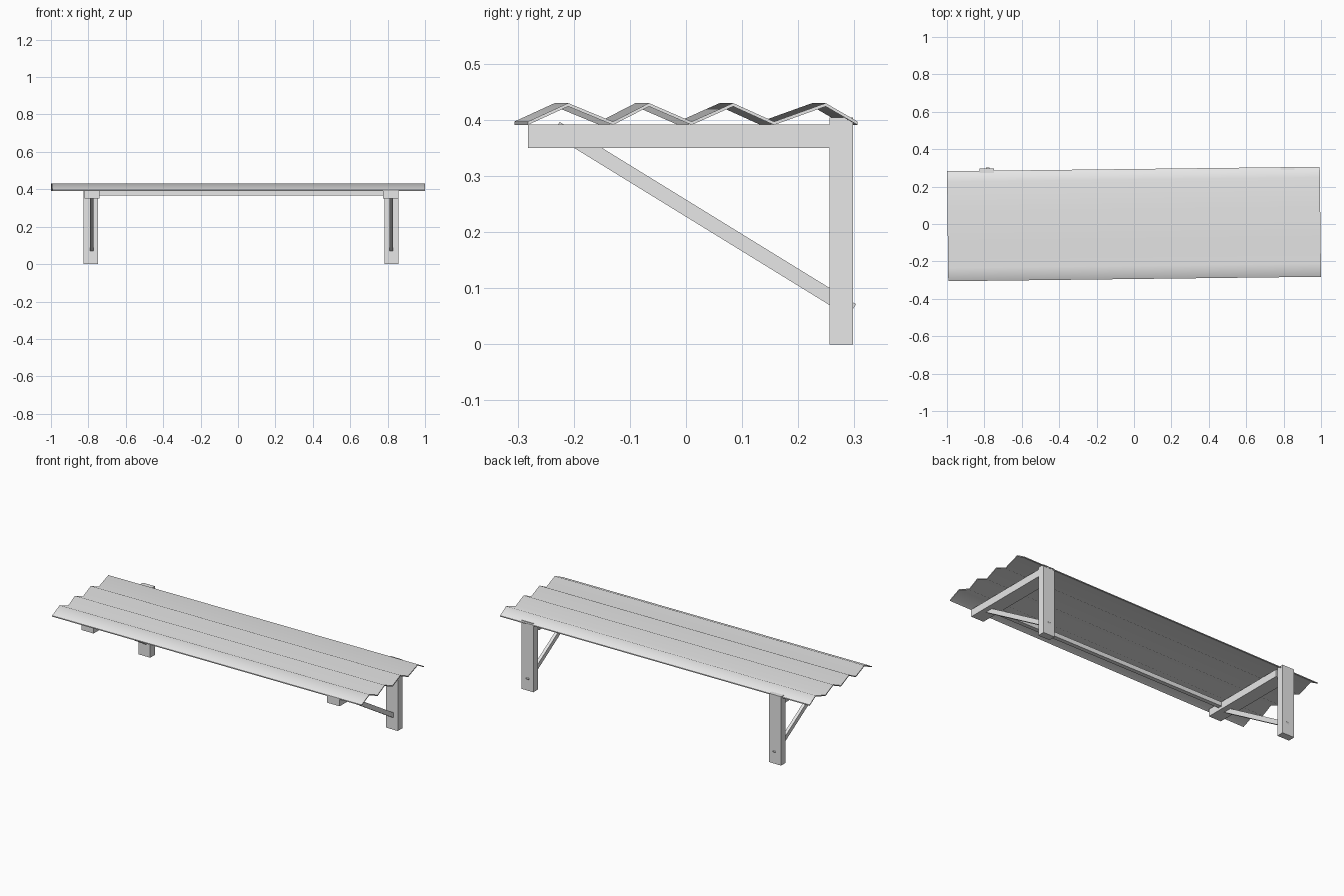
import bpy, bmesh, math

cube = bpy.data.objects.get("Cube")
if cube:
    bpy.data.objects.remove(cube, do_unlink=True)

# Single flat colour
grey = bpy.data.materials.new("light_grey")
grey.use_nodes = True
GREY = (0.8, 0.8, 0.8, 1.0)
grey.diffuse_color = GREY
for node in grey.node_tree.nodes:
    if node.type == 'BSDF_PRINCIPLED':
        node.inputs["Base Color"].default_value = GREY


def add_object(name, bm):
    mesh = bpy.data.meshes.new(name)
    bmesh.ops.recalc_face_normals(bm, faces=bm.faces[:])
    bm.to_mesh(mesh)
    bm.free()
    mesh.materials.append(grey)
    obj = bpy.data.objects.new(name, mesh)
    bpy.context.collection.objects.link(obj)
    return obj


def box(name, x, y, z):
    """Box given by its low and high limits on each axis."""
    bm = bmesh.new()
    bmesh.ops.create_cube(bm, size=1)
    for v in bm.verts:
        v.co = [(a + b) / 2 + c * (b - a) for (a, b), c in zip((x, y, z), v.co)]
    return add_object(name, bm)


# Corrugated roof sheet: zigzag profile extruded along x, turned slightly
ys = [-0.294, -0.222, -0.142, -0.078, -0.002, 0.072, 0.145, 0.237, 0.294]
LOW, HIGH, THICK, LENGTH = 0.397, 0.43, 0.006, 1.993
top = [(y, HIGH if i % 2 else LOW) for i, y in enumerate(ys)]
outline = top + [(y, z - THICK) for y, z in reversed(top)]
bm = bmesh.new()
cap = bm.faces.new([bm.verts.new((-LENGTH / 2, y, z)) for y, z in outline])
ext = bmesh.ops.extrude_face_region(bm, geom=[cap], use_keep_orig=True)
bmesh.ops.translate(bm, vec=(LENGTH, 0, 0),
                    verts=[g for g in ext["geom"] if isinstance(g, bmesh.types.BMVert)])
roof = add_object("corrugated_roof", bm)
roof.rotation_euler.z = 0.012

# Soft shading over the waves, crisp rims
bpy.ops.object.select_all(action='DESELECT')
roof.select_set(True)
bpy.context.view_layer.objects.active = roof
bpy.ops.object.shade_smooth_by_angle(angle=math.radians(55))

# Two brackets: post, arm and diagonal brace
for side, post_x, arm_x, brace_x in (
        ("right", (-0.826, -0.749), (-0.82, -0.74), -0.782),
        ("left", (0.783, 0.858), (0.775, 0.857), 0.82)):
    box(side + "_post", post_x, (0.256, 0.298), (0, 0.404))
    box(side + "_arm", arm_x, (-0.282, 0.256), (0.35, 0.392))
    brace = box(side + "_brace", (-0.009, 0.009), (-0.31, 0.31), (-0.013, 0.013))
    brace.location = (brace_x, 0.032, 0.223)
    brace.rotation_euler.x = math.radians(-31.6)

# Long rail joining the arms under the front of the roof
box("front_rail", (-0.745, 0.78), (-0.205, -0.18), (0.366, 0.391))
